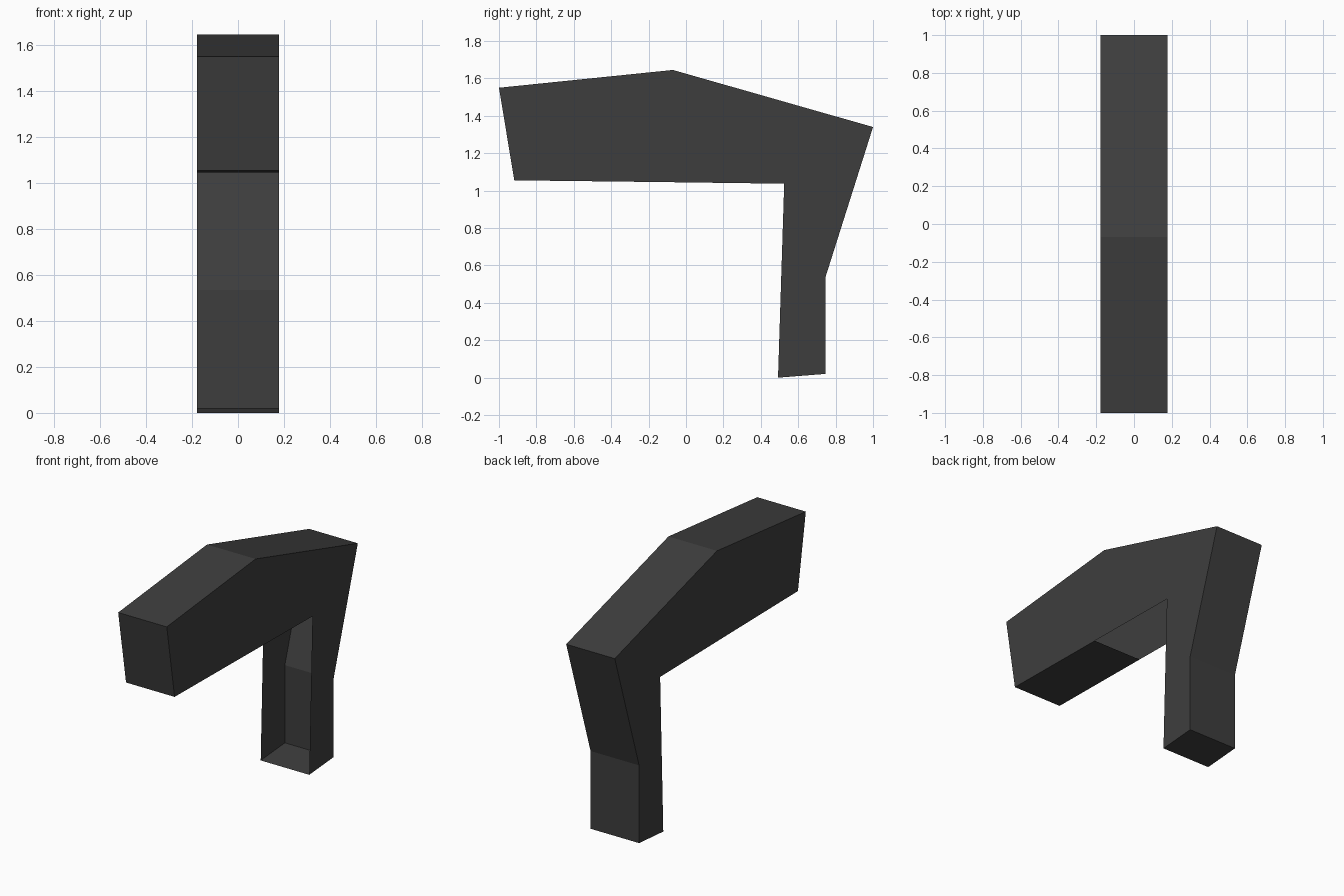
import bpy
import bmesh

default = bpy.data.objects.get("Cube")
if default:
    bpy.data.objects.remove(default, do_unlink=True)

HALF_WIDTH = 0.178

# Side outline as (y, z), running clockwise seen from +x
outline = [
    (-1.0, 1.55), (-0.07, 1.645), (1.0, 1.34),     # sloping top
    (0.745, 0.535), (0.745, 0.02),                 # back of the leg
    (0.492, 0.0), (0.525, 1.037),                  # foot and inner corner
    (-0.16, 1.046), (-0.918, 1.055),               # underside
]
# Edges left uncovered: front of the leg and rear part of the underside
open_edges = {5, 6}

# Dark material
charcoal = bpy.data.materials.new("charcoal")
charcoal.use_nodes = True
colour = (0.048, 0.048, 0.048, 1.0)
charcoal.diffuse_color = colour
charcoal.node_tree.nodes["Principled BSDF"].inputs["Base Color"].default_value = colour

# Thin open shell: two side walls joined by strips along the outline
bm = bmesh.new()
left = [bm.verts.new((HALF_WIDTH, y, z)) for y, z in outline]
right = [bm.verts.new((-HALF_WIDTH, y, z)) for y, z in outline]
bm.faces.new(left[::-1])
bm.faces.new(right)
for i in range(len(outline)):
    if i not in open_edges:
        j = (i + 1) % len(outline)
        bm.faces.new((left[i], left[j], right[j], right[i]))

mesh = bpy.data.meshes.new("angled_arm_shell")
bm.to_mesh(mesh)
bm.free()
mesh.materials.append(charcoal)
shell = bpy.data.objects.new("angled_arm_shell", mesh)
bpy.context.scene.collection.objects.link(shell)
